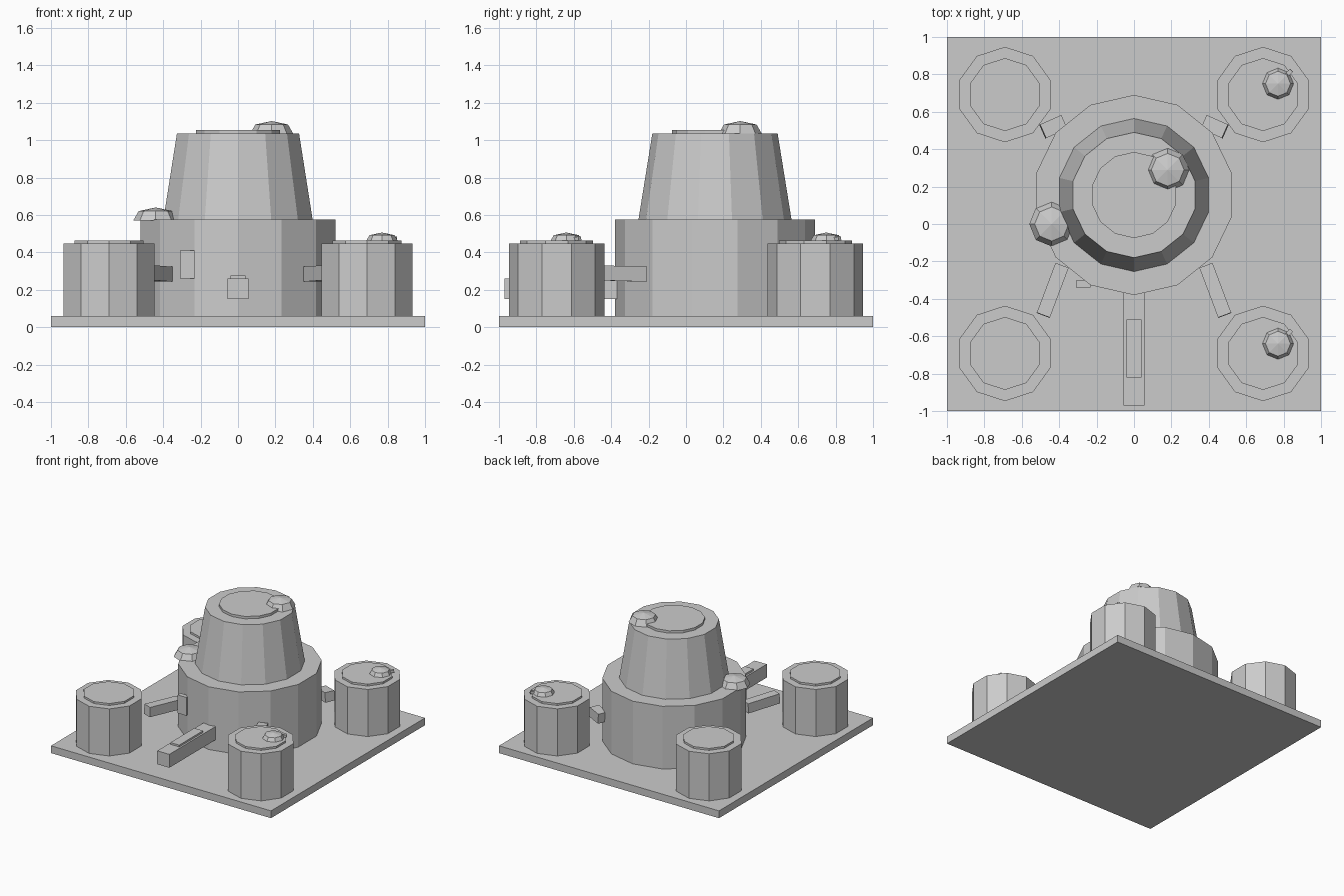
import bpy, bmesh
from math import cos, sin, pi, hypot
from mathutils import Vector

cube = bpy.data.objects.get("Cube")
if cube:
    bpy.data.objects.remove(cube, do_unlink=True)

grey = bpy.data.materials.new("plain grey")
grey.use_nodes = True
grey.diffuse_color = (0.6, 0.6, 0.6, 1)
grey.node_tree.nodes["Principled BSDF"].inputs["Base Color"].default_value = (0.6, 0.6, 0.6, 1)


def finish(name, bm):
    bmesh.ops.recalc_face_normals(bm, faces=bm.faces)
    mesh = bpy.data.meshes.new(name)
    bm.to_mesh(mesh)
    bm.free()
    mesh.materials.append(grey)
    obj = bpy.data.objects.new(name, mesh)
    bpy.context.collection.objects.link(obj)
    return obj


def lathe(name, profile, sides, x, y):
    """Turn (radius, z) points round a vertical axis, with a corner facing +y."""
    bm = bmesh.new()
    rings = []
    for r, z in profile:
        count = sides if r else 1
        rings.append([bm.verts.new((x + r * sin(2 * pi * i / sides),
                                    y + r * cos(2 * pi * i / sides), z))
                      for i in range(count)])
    for low, high in zip(rings, rings[1:]):
        for i in range(sides):
            j = (i + 1) % sides
            if len(high) == 1:
                bm.faces.new((low[i], low[j], high[0]))
            else:
                bm.faces.new((low[i], low[j], high[j], high[i]))
    bm.faces.new(rings[0])
    if len(rings[-1]) > 1:
        bm.faces.new(rings[-1])
    return finish(name, bm)


def box(name, low, high):
    bm = bmesh.new()
    bmesh.ops.create_cube(bm, size=1)
    for v in bm.verts:
        v.co = [h if c > 0 else l for c, l, h in zip(v.co, low, high)]
    return finish(name, bm)


def beam(name, start, end, width, height):
    """Box whose long axis runs from start to end."""
    start, end = Vector(start), Vector(end)
    axis = end - start
    obj = box(name, (-width / 2, -axis.length / 2, -height / 2),
              (width / 2, axis.length / 2, height / 2))
    obj.location = (start + end) / 2
    obj.rotation_euler = axis.to_track_quat('Y', 'Z').to_euler()
    return obj


def dome(name, x, y, z, r, h):
    lathe(name, [(r, z), (r * 0.76, z + h * 0.72), (0, z + h)], 8, x, y)


# Ground slab
box("base_slab", (-1, -1, 0), (1, 1, 0.06))

# Central keep: drum, tapered tower and roof cap
KEEP_Y = 0.155
lathe("keep_drum", [(0.535, 0.06), (0.535, 0.575)], 14, 0, KEEP_Y)
lathe("keep_tower", [(0.41, 0.57), (0.335, 1.035)], 14, 0, KEEP_Y)
lathe("keep_cap", [(0.23, 1.03), (0.23, 1.055)], 14, 0, KEEP_Y)

# Corner towers with caps, and the struts between them and the keep
for side, sx in (("left", 1), ("right", -1)):
    for end, sy in (("front", -1), ("back", 1)):
        x, y = sx * 0.69, sy * 0.692
        lathe(f"{end}_{side}_tower", [(0.255, 0.06), (0.255, 0.447)], 10, x, y)
        lathe(f"{end}_{side}_tower_cap", [(0.195, 0.44), (0.195, 0.463)], 10, x, y)
    beam(f"front_{side}_strut", (sx * 0.385, -0.222, 0.283),
         (sx * 0.485, -0.488, 0.291), 0.075, 0.08)
    beam(f"back_{side}_strut", (sx * 0.375, 0.545, 0.283),
         (sx * 0.488, 0.495, 0.291), 0.08, 0.08)

# Roof domes
dome("keep_roof_dome", 0.18, 0.29, 1.035, 0.115, 0.067)
dome("drum_edge_dome", -0.44, 0, 0.57, 0.12, 0.07)
for end, y in (("front", -0.64), ("back", 0.75)):
    dome(f"{end}_tower_dome", 0.77, y, 0.455, 0.088, 0.051)
    beam(f"{end}_dome_nub", (0.81, y + 0.04, 0.47), (0.842, y + 0.072, 0.474), 0.022, 0.02)

# Front arm with raised rib, and a small panel beside it
box("front_arm", (-0.055, -0.97, 0.15), (0.055, -0.37, 0.26))
box("front_arm_rib", (-0.04, -0.82, 0.255), (0.04, -0.51, 0.275))
box("wall_panel", (-0.31, -0.34, 0.26), (-0.232, -0.302, 0.41))
